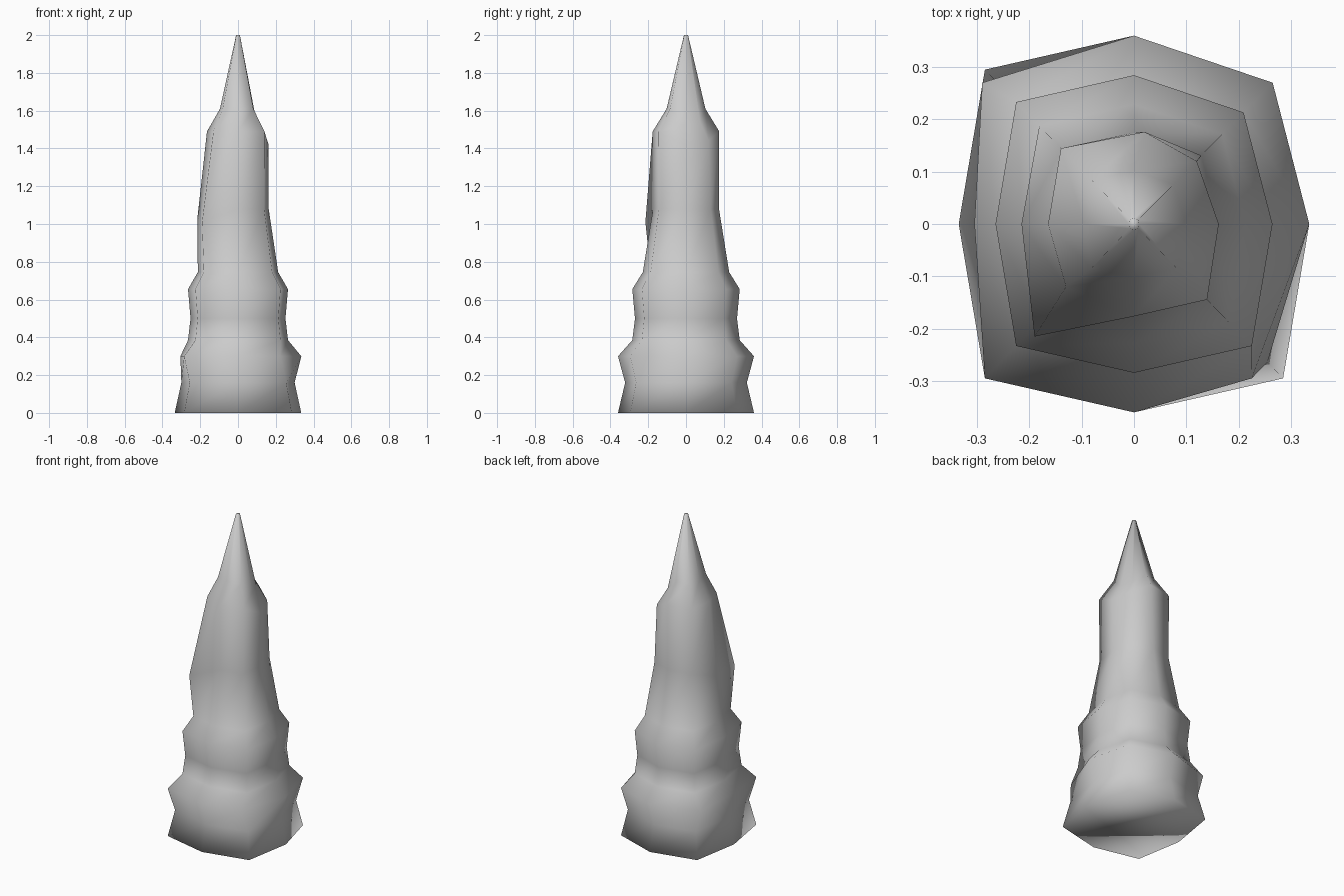
import bpy, bmesh

if "Cube" in bpy.data.objects:
    bpy.data.objects.remove(bpy.data.objects["Cube"])

# Eight-sided footprint, going round from +x
E, NE, N, NW, W, SW, S, SE = range(8)
BASE = [(.335, 0), (.265, .27), (0, .36), (-.285, .295),
        (-.335, 0), (-.285, -.295), (0, -.36), (.285, -.295)]

# Ledges and tapers: height, scale of the footprint
PROFILE = [(0, 1), (.16, .895), (.30, 1), (.385, .79), (.50, .75), (.655, .79),
           (.745, .635), (1.08, .485), (1.49, .49), (1.61, .285), (2, .03)]

# Chipped and swollen corners: (ring, corner) -> position
TWEAKS = {
    (2, W): (-.305, 0, .30), (2, SE): (.225, -.295, .30), (2, NW): (-.29, .27, .30),
    (7, W): (-.215, 0, 1.03), (7, SW): (-.19, -.215, 1.01),
    (8, E): (.162, 0, 1.42), (8, NE): (.12, .12, 1.44), (8, N): (.02, .176, 1.49),
    (8, SW): (-.13, -.12, 1.49),
    (9, E): (.10, 0, 1.53), (9, NE): (.075, .075, 1.54),
}

bm = bmesh.new()
rings = []
for r, (z, s) in enumerate(PROFILE):
    ring = []
    for c, (x, y) in enumerate(BASE):
        ring.append(bm.verts.new(TWEAKS.get((r, c), (x * s, y * s, z))))
    rings.append(ring)

# Sides and end caps
for low, high in zip(rings, rings[1:]):
    for i in range(8):
        j = (i + 1) % 8
        bm.faces.new((low[i], low[j], high[j], high[i]))
bm.faces.new(rings[0][::-1])
bm.faces.new(rings[-1])
for f in bm.faces:
    f.smooth = True

mesh = bpy.data.meshes.new("stalagmite")
bm.to_mesh(mesh)
bm.free()
bpy.context.collection.objects.link(bpy.data.objects.new("stalagmite", mesh))
